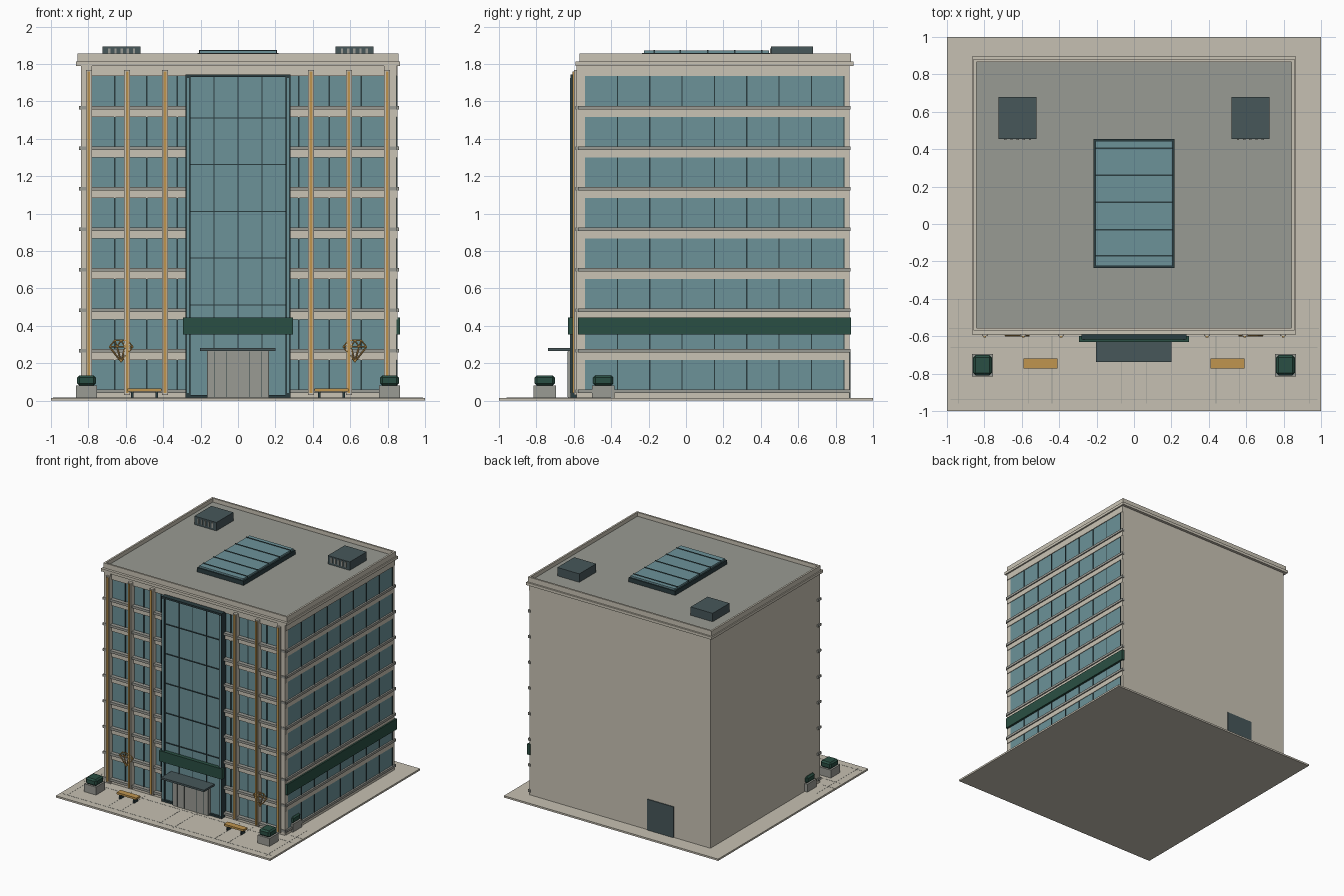
import bpy, bmesh
from mathutils import Matrix, Vector

cube = bpy.data.objects.get("Cube")
if cube:
    bpy.data.objects.remove(cube)


def material(name, hexcode):
    srgb = [int(hexcode[i:i + 2], 16) / 255 for i in (0, 2, 4)]
    col = [c / 12.92 if c < 0.04 else ((c + 0.055) / 1.055) ** 2.4 for c in srgb] + [1]
    m = bpy.data.materials.new(name)
    m.use_nodes = True
    m.diffuse_color = col
    m.node_tree.nodes["Principled BSDF"].inputs["Base Color"].default_value = col
    return m


STONE = material("cream stone", "cac4b5")
PAVING = material("paving", "c6c0b2")
GREY = material("grey stone", "9a9b94")
ROOF = material("roof grey", "999b93")
GLASS = material("blue glass", "6c9299")
FRAME = material("dark frame", "2b3d40")
SLATE = material("slate metal", "47575a")
GREEN = material("deep green", "2a4f43")
GOLD = material("gold", "c0954f")


def finish(name, bm, mat):
    mesh = bpy.data.meshes.new(name)
    bm.to_mesh(mesh)
    bm.free()
    mesh.materials.append(mat)
    ob = bpy.data.objects.new(name, mesh)
    bpy.context.collection.objects.link(ob)
    return ob


def boxes(name, mat, *spans):
    """One object made of boxes, each given as (x0, x1, y0, y1, z0, z1)."""
    bm = bmesh.new()
    for x0, x1, y0, y1, z0, z1 in spans:
        centre = Vector((x0 + x1, y0 + y1, z0 + z1)) / 2
        size = Vector((x1 - x0, y1 - y0, z1 - z0))
        bmesh.ops.create_cube(bm, size=1, matrix=Matrix.Translation(centre) @ Matrix.Diagonal(size).to_4x4())
    return finish(name, bm, mat)


def both(*spans):
    """The spans plus their mirror images across x = 0."""
    return list(spans) + [(-s[1], -s[0], *s[2:]) for s in spans]


def ring(x, y0, y1, t, z0, z1):
    """Four walls around a rectangle, t thick."""
    return [(-x, x, y0, y0 + t, z0, z1), (-x, x, y1 - t, y1, z0, z1),
            (-x, t - x, y0 + t, y1 - t, z0, z1), (x - t, x, y0 + t, y1 - t, z0, z1)]


# Plaza with thin paving joints
G = 0.015
boxes("plaza", PAVING, (-1, 1, -1, 1, 0, G))
joints = both(*[(x, x + 0.003, -0.96, -0.6, G, G + 0.001) for x in (0.065, 0.437, 0.563)])
joints += both((0.935, 0.938, -0.96, -0.4, G, G + 0.001))
joints += [(-0.98, 0.98, y, y + 0.003, G, G + 0.001) for y in (-0.94, -0.66)]
joints += both((0.87, 0.99, -0.56, -0.557, G, G + 0.001))
boxes("paving_joints", GREY, *joints)

# Main block, cornice, parapet and roof
FRONT, BACK, SIDE = -0.55, 0.873, 0.84
boxes("main_block", STONE, (-SIDE, SIDE, FRONT, BACK, G, 1.8))
boxes("cornice", STONE, (-0.866, 0.866, -0.592, 0.896, 1.79, 1.813))
boxes("parapet", STONE, *ring(0.857, -0.57, 0.882, 0.015, 1.813, 1.855))
boxes("roof_deck", ROOF, (-0.842, 0.842, -0.555, 0.867, 1.805, 1.822))
boxes("top_fascia", STONE, (-SIDE, 0.853, -0.575, 0.873, 1.737, 1.79))
boxes("corner_piers", STONE, (-SIDE, -0.78, -0.585, FRONT, G, 1.79),
      (0.78, 0.847, -0.585, FRONT, G, 1.79), (SIDE, 0.847, -0.585, -0.54, G, 1.79),
      (SIDE, 0.85, 0.845, BACK, G, 1.79))

# Floors: glass bands, mullions, spandrels and ledges
PITCH, FLOORS = 0.2165, 8
glass, mullions, spandrels, ledges = [], [], [], []
for i in range(FLOORS):
    z = 0.06 + PITCH * i
    top = z + (0.157 if i < FLOORS - 1 else 0.162)
    glass += both((0.28, 0.78, -0.558, FRONT, z, top)) + [(SIDE, 0.847, -0.54, 0.845, z, top)]
    mullions += both(*[(x - 0.004, x + 0.004, -0.564, FRONT, z, top) for x in (0.326, 0.487, 0.66)])
    mullions += [(SIDE, 0.852, y - 0.003, y + 0.003, z, top)
                 for y in [-0.54 + 0.173 * k for k in range(1, 9)]]
    ledge = z - 0.02
    ledges += both((0.28, 0.85, -0.59, FRONT, ledge, z))
    ledges.append((SIDE, 0.861, -0.577, 0.88, ledge, z))
    low = max(G, ledge - 0.04)
    spandrels += both((0.28, SIDE, -0.572, FRONT, low, ledge))
    spandrels.append((SIDE, 0.852, -0.577, BACK, low, ledge))
boxes("window_bands", GLASS, *glass)
boxes("window_mullions", FRAME, *mullions)
boxes("spandrels", STONE, *spandrels)
boxes("floor_ledges", GREY, *ledges)

# Front pilasters with gold inlay strips
COLUMNS = (0.39, 0.593, 0.797)
boxes("pilasters", STONE, *both(*[(x - 0.016, x + 0.016, -0.6, FRONT, 0.03, 1.768) for x in COLUMNS]))
boxes("pilaster_strips", GOLD, *both(*[(x - 0.007, x + 0.007, -0.607, -0.6, 0.04, 1.76) for x in COLUMNS]))

# Central curtain wall
boxes("curtain_glass", GLASS, (-0.27, 0.27, -0.6, FRONT, 0.02, 1.735))
boxes("curtain_frame", FRAME, *both((0.255, 0.28, -0.618, FRONT, 0.02, 1.745)),
      (-0.28, 0.28, -0.618, FRONT, 1.73, 1.745), (-0.28, 0.28, -0.618, FRONT, 0.015, 0.03))
bars = [(x - 0.002, x + 0.002, -0.605, -0.6, 0.02, 1.735) for x in (-0.128, 0, 0.128)]
bars += [(-0.26, 0.26, -0.608, -0.6, z - 0.003, z + 0.003) for z in [0.512 + 0.25 * k for k in range(5)]]
boxes("curtain_bars", FRAME, *bars)
boxes("curtain_side_reveals", GLASS, *both((0.262, 0.274, -0.62, -0.618, 0.04, 1.725)))

# Green sign bands, blank
boxes("front_band", GREEN, (-0.295, 0.293, -0.632, -0.6, 0.355, 0.445))
boxes("side_band", GREEN, (SIDE, 0.865, -0.577, 0.882, 0.355, 0.445))

# Entrance portal and canopy
boxes("entrance_portal", GREY, (-0.165, 0.165, -0.632, -0.6, G, 0.265))
boxes("door_seams", FRAME, *both(*[(x - 0.0015, x + 0.0015, -0.634, -0.632, 0.02, 0.262)
                                   for x in (0.06, 0.125, 0.164)]))
boxes("entrance_canopy", SLATE, (-0.203, 0.2, -0.738, -0.6, 0.266, 0.282))
boxes("back_door", SLATE, (-0.5, -0.25, BACK, 0.88, G, 0.275))

# Rooftop skylight
boxes("skylight_curb", FRAME, (-0.217, 0.217, -0.235, 0.455, 1.82, 1.858))
boxes("skylight_glass", GLASS, (-0.205, 0.205, -0.225, 0.445, 1.858, 1.872))
boxes("skylight_bars", FRAME, *[(-0.208, 0.208, y - 0.004, y + 0.004, 1.858, 1.876)
                                for y in (-0.17, -0.03, 0.115, 0.26, 0.405)])

# Rooftop air units with front louvres
boxes("air_units", SLATE, *both((0.52, 0.725, 0.455, 0.68, 1.82, 1.893)))
boxes("air_unit_louvres", GREY, *both(*[(x, x + 0.012, 0.449, 0.455, 1.84, 1.882)
                                        for x in [0.55 + 0.033 * k for k in range(5)]]))

# Planters with chamfered shrubs
spots = [(s * 0.81, y) for s in (-1, 1) for y in (-0.755, -0.443)]
boxes("planters", GREY, *[(x - 0.055, x + 0.055, y - 0.06, y + 0.06, G, 0.082) for x, y in spots])
shrubs = boxes("shrubs", GREEN, *[(x - 0.05, x + 0.05, y - 0.054, y + 0.054, 0.08, 0.135) for x, y in spots])
bevel = shrubs.modifiers.new("chamfer", "BEVEL")
bevel.width = 0.012
bevel.segments = 1

# Benches
boxes("bench_seats", GOLD, *both((0.408, 0.592, -0.772, -0.72, 0.05, 0.066)))
boxes("bench_legs", FRAME, *both(*[(x - 0.006, x + 0.006, -0.768, -0.724, G, 0.05) for x in (0.435, 0.565)]))

# Gem-shaped wire ornaments beside the entrance
TOP, GIRDLE, TIP = 0.322, 0.288, 0.208
PATHS = [
    [(-0.062, GIRDLE), (-0.034, TOP), (0.034, TOP), (0.062, GIRDLE), (0, TIP), (-0.062, GIRDLE), (0.062, GIRDLE)],
    [(-0.034, TOP), (-0.022, GIRDLE), (0, TOP), (0.022, GIRDLE), (0.034, TOP)],
    [(-0.022, GIRDLE), (0, TIP), (0.022, GIRDLE)],
]
bm = bmesh.new()
for side in (-1, 1):
    for path in PATHS:
        for a, b in zip(path, path[1:]):
            p, q = [Vector((side * 0.625 + x, -0.597, z)) for x, z in (a, b)]
            d = q - p
            m = Matrix.Translation((p + q) / 2) @ d.to_track_quat("Z", "Y").to_matrix().to_4x4()
            bmesh.ops.create_cone(bm, cap_ends=True, segments=6, radius1=0.004, radius2=0.004,
                                  depth=d.length + 0.004, matrix=m)
finish("gem_ornaments", bm, GOLD)
